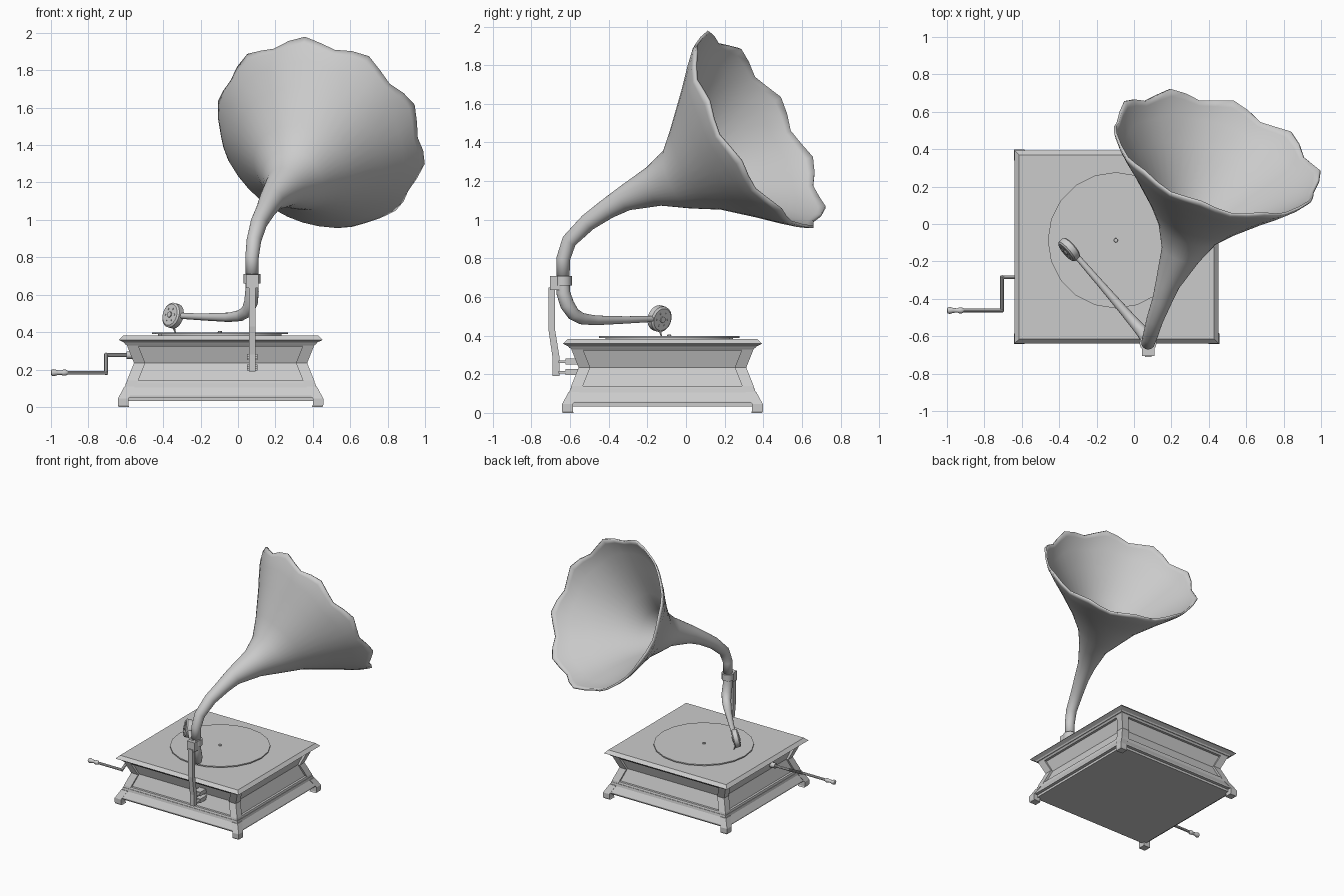
import bpy, bmesh, math
from mathutils import Vector

if "Cube" in bpy.data.objects:
    bpy.data.objects.remove(bpy.data.objects["Cube"])

CX, CY, HX, HY = -0.093, -0.122, 0.545, 0.516   # cabinet centre and half sizes


def finish(name, bm, smooth=None):
    bmesh.ops.recalc_face_normals(bm, faces=bm.faces)
    me = bpy.data.meshes.new(name)
    bm.to_mesh(me)
    bm.free()
    ob = bpy.data.objects.new(name, me)
    bpy.context.collection.objects.link(ob)
    if smooth:
        bpy.ops.object.select_all(action='DESELECT')
        ob.select_set(True)
        bpy.context.view_layer.objects.active = ob
        bpy.ops.object.shade_smooth_by_angle(angle=math.radians(smooth))
    return ob


def skin(name, rings, smooth=None, caps=True):
    bm = bmesh.new()
    rows = [[bm.verts.new(p) for p in ring] for ring in rings]
    for a, b in zip(rows, rows[1:]):
        n = len(a)
        for i in range(n):
            bm.faces.new((a[i], a[(i + 1) % n], b[(i + 1) % n], b[i]))
    if caps:
        bm.faces.new(rows[0])
        bm.faces.new(rows[-1])
    return finish(name, bm, smooth)


def stack(name, levels):
    """Rectangular cross-sections (x0, x1, y0, y1, z) joined upwards."""
    return skin(name, [[(a, c, z), (b, c, z), (b, d, z), (a, d, z)] for a, b, c, d, z in levels])


def moulding(name, profile):
    """Cabinet-sized moulding from (inset, z) pairs."""
    return stack(name, [(CX - HX + i, CX + HX - i, CY - HY + i, CY + HY - i, z) for i, z in profile])


def box(name, x0, x1, y0, y1, z0, z1):
    return stack(name, [(x0, x1, y0, y1, z0), (x0, x1, y0, y1, z1)])


def tube(name, path, sides=16, ref=(1, 0, 0), warp=None, caps=True, smooth=35):
    """Sweep circles along (x, y, z, radius) points; warp(index, angle) -> (radius factor, axial shift)."""
    pts = [Vector(p[:3]) for p in path]
    rings = []
    for k, p in enumerate(pts):
        t = pts[min(k + 1, len(pts) - 1)] - pts[max(k - 1, 0)]
        t.normalize()
        u = Vector(ref) - t * t.dot(Vector(ref))
        u.normalize()
        v = t.cross(u)
        if v.z < 0:
            v = v if warp is None else -v
        ring = []
        for i in range(sides):
            a = 2 * math.pi * i / sides
            f, s = warp(k, a) if warp else (1, 0)
            ring.append(p + (u * math.cos(a) + v * math.sin(a)) * path[k][3] * f + t * s)
        rings.append(ring)
    return skin(name, rings, smooth, caps)


# cabinet: lid, waisted body, plinth and underside
moulding("cabinet_lid", [(.035, .335), (.028, .345), (0, .358), (.024, .382)])
moulding("cabinet_body", [(.062, .12), (.062, .135), (.098, .235), (.062, .34)])
moulding("body_top_rail", [(.05, .322), (.036, .34)])
moulding("body_bottom_rail", [(.04, .12), (.046, .14)])
moulding("plinth", [(.006, .05), (.006, .06), (.034, .105), (.038, .125)])
moulding("underside", [(.03, .032), (.03, .06)])

# corner posts and feet, repeated at the four corners
for sx in (-1, 1):
    for sy in (-1, 1):
        def corner(profile, w):
            out = []
            for i, z in profile:
                xs = sorted((CX + sx * (HX - i), CX + sx * (HX - i - w)))
                ys = sorted((CY + sy * (HY - i), CY + sy * (HY - i - w)))
                out.append((*xs, *ys, z))
            return out
        tag = ("left" if sx < 0 else "right") + ("_front" if sy < 0 else "_back")
        stack("corner_post_" + tag, corner([(.04, .12), (.044, .14), (.082, .235), (.04, .34)], .06))
        stack("foot_" + tag, corner([(0, 0), (-.004, .01), (-.004, .045), (.03, .108)], .056))

# turntable
tube("platter", [(-.097, -.087, .378, .33), (-.097, -.087, .39, .33)], 20)
tube("record", [(-.097, -.087, .389, .364), (-.097, -.087, .398, .364)], 20)
tube("spindle", [(-.097, -.087, .395, .012), (-.097, -.087, .407, .01)], 10)

# winding crank
up = (0, 0, 1)
tube("crank_shaft", [(-.54, -.285, .277, .01), (-.712, -.285, .277, .01)], 8, up)
tube("crank_socket", [(-.54, -.285, .277, .02), (-.595, -.285, .277, .02)], 12, up)
tube("crank_arm", [(-.705, -.279, .281, .011), (-.705, -.466, .179, .011)], 8)
tube("crank_rod", [(-.70, -.462, .183, .01), (-.93, -.462, .183, .01)], 8, up)
tube("crank_handle", [(x, -.462, .183, r) for x, r in
     ((-.91, .010), (-.92, .016), (-.935, .016), (-.945, .011), (-.965, .013),
      (-.985, .019), (-.996, .016), (-1.0, .008))], 12, up)

# support bracket with its wall mounts
side = [(-.712, .65), (-.712, .43), (-.69, .28), (-.69, .19), (-.655, .19),
        (-.655, .29), (-.678, .43), (-.678, .65)]
skin("support_bracket", [[(x, y, z) for y, z in side] for x in (.058, .094)])
for z in (.195, .25):
    box("bracket_mount", .048, .104, -.66, -.61, z + .008, z + .022)
    box("bracket_mount_pad", .048, .104, -.625, -.53, z, z + .032)
tube("collar", [(.075, -.637, .66, .046), (.075, -.637, .71, .046)], 12)
box("collar_clamp", .042, .11, -.705, -.655, .635, .708)

# tone arm
tube("tone_arm", [(.075, -.637, .70, .033), (.075, -.635, .62, .036), (.07, -.615, .56, .037),
                  (.05, -.583, .512, .034), (.012, -.54, .488, .030), (-.05, -.468, .479, .025),
                  (-.18, -.318, .481, .019), (-.32, -.157, .487, .015)], 16)

# sound box: a drum tilted beside the record, with a needle
c, a = Vector((-.347, -.137, .488)), Vector((.73, .63, -.22)).normalized()
drum = [(-.014, .048), (-.022, .05), (-.022, .062), (-.014, .068), (.014, .068),
        (.022, .062), (.022, .05), (.014, .048)]
tube("sound_box_rim", [(*(c + a * s), r) for s, r in ((-.024, .058), (-.016, .068), (.016, .068), (.024, .058))],
     20, up)
tube("sound_box_hub", [(*(c + a * s), .016) for s in (-.03, .03)], 10, up)
for i in range(6):
    e = a.cross(Vector(up)).normalized()
    d = e * math.cos(i * math.pi / 3) + a.cross(e) * math.sin(i * math.pi / 3)
    tube("sound_box_stud", [(*(c + d * .036 + a * s), .005) for s in (-.027, .027)], 6, up)
tube("needle", [(-.345, -.135, .43, .008), (-.335, -.128, .398, .003)], 8)

# horn: curved neck, flared bell with ten scallops
C, n = Vector((.44, .37, 1.458)), Vector((.30, .82, .49)).normalized()
horn = [(.075, -.637, .69, .033), (.075, -.635, .80, .036), (.085, -.605, .89, .039),
        (.112, -.51, .985, .045), (.15, -.41, 1.055, .053), (.18, -.318, 1.11, .066),
        (.25, -.16, 1.175, .108)]
horn += [(*(C + n * s), r) for s, r in ((-.5, .168), (-.37, .258), (-.2, .405), (-.1, .497), (-.03, .556), (0, .573))]
amount = {len(horn) - 1: 1, len(horn) - 2: .75, len(horn) - 3: .3}


def scallop(k, ang):
    w = amount.get(k, 0) * math.cos(10 * (ang - math.radians(100)))
    return 1 + .024 * w, .02 * w


bell = tube("horn", horn, 40, warp=scallop, caps=False, smooth=40)
wall = bell.modifiers.new("wall", 'SOLIDIFY')
wall.thickness = 0.014
wall.offset = -1
